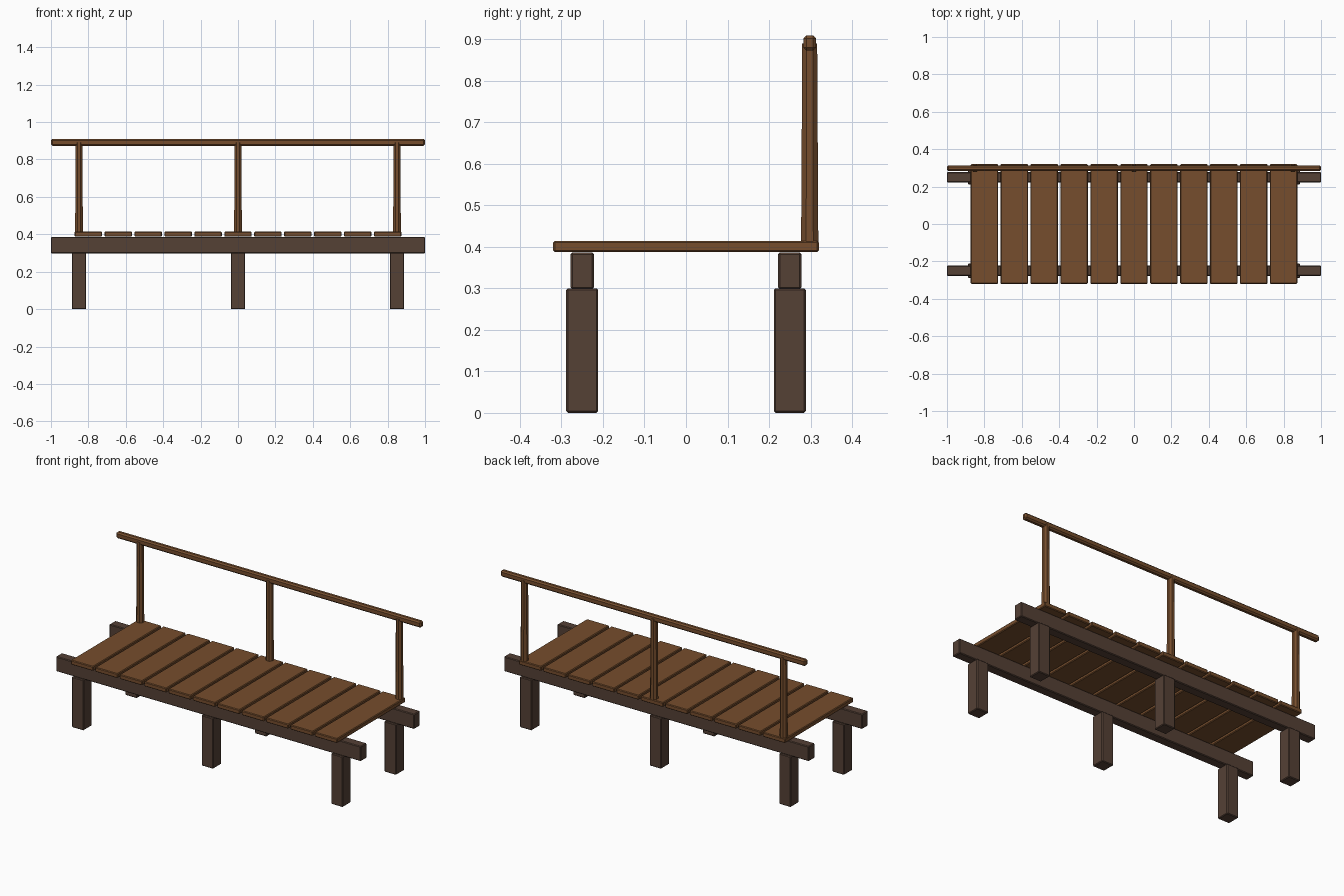
import bpy, bmesh
from math import pi
from mathutils import Matrix

cube = bpy.data.objects.get("Cube")
if cube:
    bpy.data.objects.remove(cube, do_unlink=True)


def material(name, rgb):
    mat = bpy.data.materials.new(name)
    mat.use_nodes = True
    mat.diffuse_color = (*rgb, 1)
    mat.node_tree.nodes["Principled BSDF"].inputs["Base Color"].default_value = (*rgb, 1)
    return mat


plank_wood = material("warm brown wood", (0.18, 0.075, 0.026))
frame_wood = material("dark brown wood", (0.09, 0.052, 0.036))


def finish(bm, name, mat, bevel):
    mesh = bpy.data.meshes.new(name)
    bm.to_mesh(mesh)
    bm.free()
    mesh.materials.append(mat)
    obj = bpy.data.objects.new(name, mesh)
    bpy.context.collection.objects.link(obj)
    if bevel:
        mod = obj.modifiers.new("Worn edges", "BEVEL")
        mod.width = bevel
        mod.segments = 1
    return obj


def box(name, center, size, mat, bevel=0.004):
    bm = bmesh.new()
    bmesh.ops.create_cube(bm, size=1, matrix=Matrix.Translation(center) @ Matrix.Diagonal((*size, 1)))
    return finish(bm, name, mat, bevel)


def post(name, x, y, bottom, top):
    # Slightly tapered octagonal upright
    bm = bmesh.new()
    place = Matrix.Translation((x, y, (bottom + top) / 2)) @ Matrix.Rotation(pi / 8, 4, "Z")
    bmesh.ops.create_cone(bm, cap_ends=True, segments=8, radius1=0.0225, radius2=0.0195,
                          depth=top - bottom, matrix=place)
    return finish(bm, name, plank_wood, 0)


supports = {"right": -0.85, "middle": 0, "left": 0.85}

# Legs and long beams
for side, y in (("front", -0.25), ("back", 0.25)):
    box(f"{side}_beam", (0, y, 0.342), (2, 0.056, 0.088), frame_wood)
    for place, x in supports.items():
        box(f"{side}_{place}_leg", (x, y, 0.15), (0.077, 0.077, 0.30), frame_wood)

# Deck planks with narrow gaps
for i in range(11):
    box(f"deck_plank_{i + 1}", ((i - 5) * 0.16, 0, 0.401), (0.147, 0.64, 0.027), plank_wood)

# Railing along the back
for place, x in supports.items():
    post(f"{place}_rail_post", x, 0.298, 0.40, 0.89)
box("handrail", (0, 0.298, 0.891), (2, 0.031, 0.037), plank_wood, 0.008)
